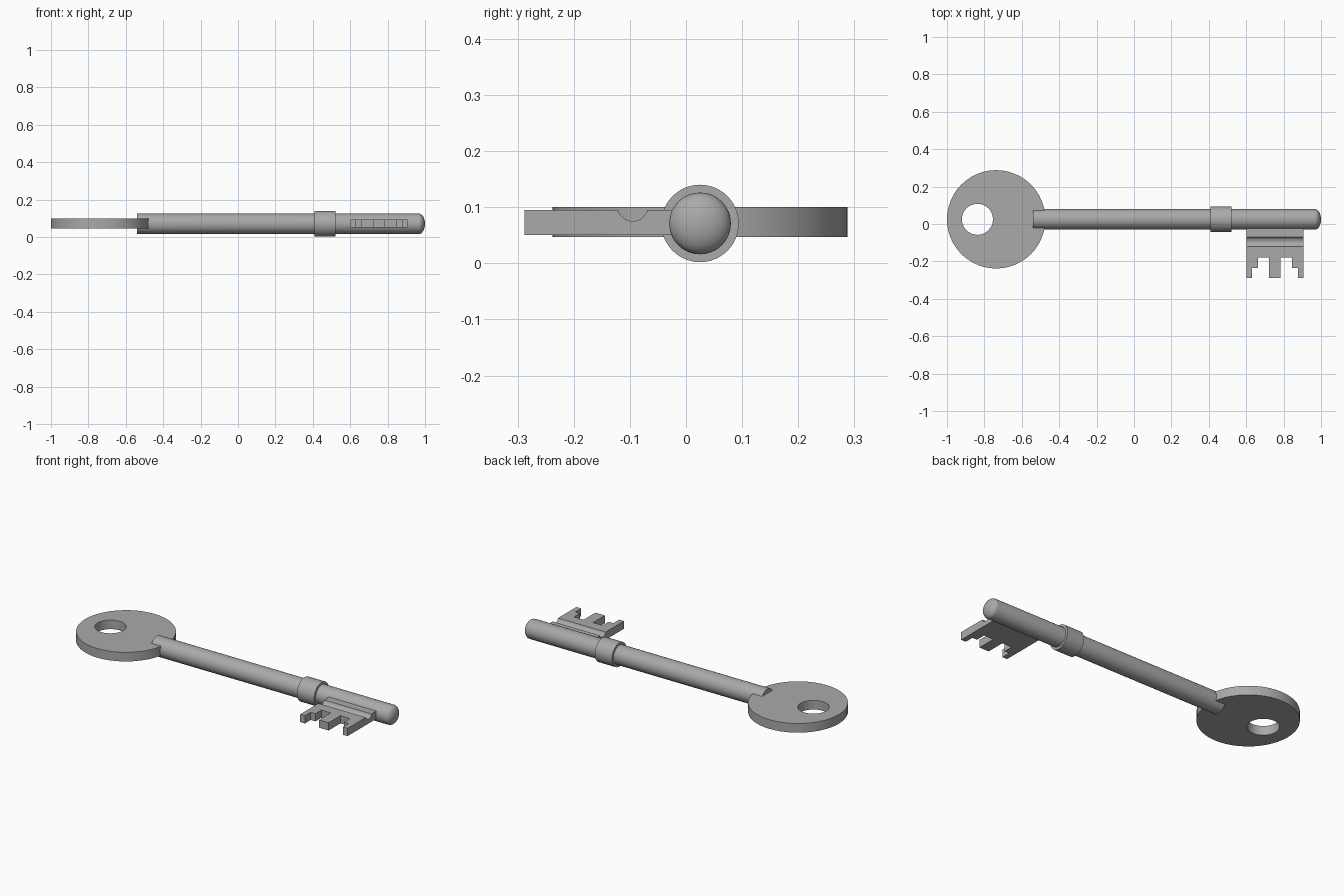
import bpy
import bmesh
from math import cos, sin, pi, radians
from mathutils import Vector

AXIS_Y, AXIS_Z = 0.025, 0.071

cube = bpy.data.objects.get("Cube")
if cube:
    bpy.data.objects.remove(cube, do_unlink=True)

steel = bpy.data.materials.new("grey steel")
colour = (0.4, 0.4, 0.4, 1)
steel.diffuse_color = colour
steel.use_nodes = True
steel.node_tree.nodes["Principled BSDF"].inputs["Base Color"].default_value = colour


def finish(name, bm):
    """Turn a bmesh into a named steel object."""
    bmesh.ops.recalc_face_normals(bm, faces=bm.faces)
    mesh = bpy.data.meshes.new(name)
    bm.to_mesh(mesh)
    bm.free()
    mesh.materials.append(steel)
    obj = bpy.data.objects.new(name, mesh)
    bpy.context.collection.objects.link(obj)
    return obj


def prism(name, outline, start, depth):
    """Extrude a closed outline of 3D points along depth."""
    bm = bmesh.new()
    face = bm.faces.new([bm.verts.new(Vector(p) + Vector(start)) for p in outline])
    new = bmesh.ops.extrude_face_region(bm, geom=[face])["geom"]
    moved = [v for v in new if isinstance(v, bmesh.types.BMVert)]
    bmesh.ops.translate(bm, verts=moved, vec=depth)
    return finish(name, bm)


def disc(radius, sides):
    return [(radius * cos(2 * pi * i / sides), radius * sin(2 * pi * i / sides))
            for i in range(sides)]


def lathe(name, profile, sides=48):
    """Spin (x, radius) points round the shaft axis."""
    bm = bmesh.new()
    verts = [bm.verts.new((x, AXIS_Y + r, AXIS_Z)) for x, r in profile]
    edges = [bm.edges.new(pair) for pair in zip(verts, verts[1:])]
    bmesh.ops.spin(bm, geom=verts + edges, cent=(0, AXIS_Y, AXIS_Z),
                   axis=(1, 0, 0), angle=2 * pi, steps=sides)
    bmesh.ops.remove_doubles(bm, verts=bm.verts, dist=0.0001)
    return finish(name, bm)


def cut(obj, cutter):
    """Subtract the cutter and hide it."""
    mod = obj.modifiers.new("cut", "BOOLEAN")
    mod.operation, mod.solver, mod.object = "DIFFERENCE", "EXACT", cutter
    cutter.hide_render = True
    cutter.hide_set(True)


# Round bow with an off-centre ring hole
bow = prism("bow", [(x, y, 0) for x, y in disc(0.263, 48)],
            (-0.737, AXIS_Y, 0.047), (0, 0, 0.053))
hole = prism("bow_hole_cutter", [(x, y, 0) for x, y in disc(0.083, 32)],
             (-0.837, AXIS_Y, 0), (0, 0, 0.2))
cut(bow, hole)

# Shaft with a domed tip
dome = [(0.967 + 0.033 * sin(a), 0.055 * cos(a))
        for a in (i * pi / 16 for i in range(8))]
shaft = lathe("shaft", [(-0.54, 0), (-0.54, 0.055)] + dome + [(1, 0)])

# Collar
collar = lathe("collar", [(0.41, 0), (0.41, 0.069), (0.52, 0.069), (0.52, 0)])

# Bit with stepped teeth, mirrored about its middle
middle, step = 0.7535, 0.0305
tip, ledge, root = -0.288, -0.235, -0.18
half = [(1, tip), (1, root), (3, root), (3, ledge), (4, ledge), (4, tip),
        (5, tip), (5, AXIS_Y)]
outline = ([(middle + n * step, y, 0) for n, y in half]
           + [(middle - n * step, y, 0) for n, y in reversed(half)])
bit = prism("bit", outline, (0, 0, 0.05), (0, 0, 0.045))

# Rounded groove along the top of the bit
groove = prism("bit_groove_cutter", [(0, y, z) for y, z in disc(0.027, 24)],
               (0.5, -0.095, 0.102), (0.5, 0, 0))
cut(bit, groove)

# Smooth shading with sharp edges kept
for obj in (bow, shaft, collar, bit):
    bpy.ops.object.select_all(action="DESELECT")
    obj.select_set(True)
    bpy.context.view_layer.objects.active = obj
    bpy.ops.object.shade_smooth_by_angle(angle=radians(30))
